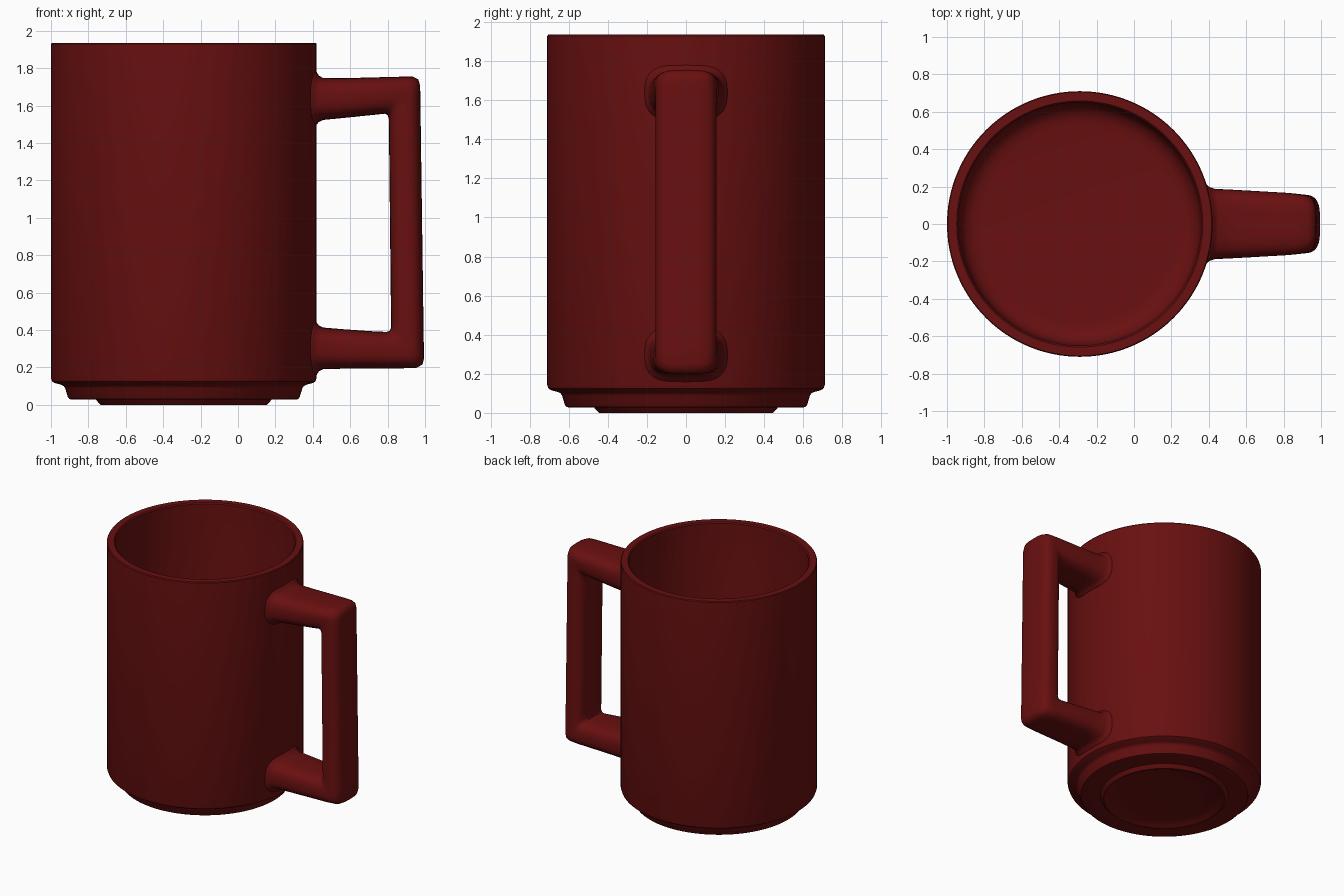
import bpy, bmesh, math
from mathutils import Vector

AXIS_X, RADIUS = -0.29, 0.71

red = bpy.data.materials.new("dark_red")
red.diffuse_color = (0.14, 0.005, 0.005, 1)


def finish(bm, name, angle):
    bmesh.ops.recalc_face_normals(bm, faces=bm.faces)
    mesh = bpy.data.meshes.new(name)
    bm.to_mesh(mesh)
    bm.free()
    obj = bpy.data.objects.new(name, mesh)
    bpy.context.collection.objects.link(obj)
    mesh.materials.append(red)
    bpy.ops.object.select_all(action='DESELECT')
    obj.select_set(True)
    bpy.context.view_layer.objects.active = obj
    bpy.ops.object.shade_smooth_by_angle(angle=math.radians(angle))
    return obj


# Mug body: closed (radius, height) profile, underside -> outside -> rim -> inside floor
profile = [
    (0, 0.035), (0.25, 0.032), (0.38, 0.022), (0.42, 0.008), (0.435, 0.0), (0.445, 0.0),
    (0.47, 0.027), (0.598, 0.027), (0.612, 0.031), (0.62, 0.042),
    (0.634, 0.088), (0.642, 0.1), (0.655, 0.107), (0.69, 0.116), (0.704, 0.125), (0.71, 0.142),
    (RADIUS, 1.928), (0.705, 1.935), (0.658, 1.935), (0.65, 1.927),
    (0.645, 0.24), (0.635, 0.19), (0.61, 0.155), (0.57, 0.135), (0.52, 0.13), (0, 0.13)]
bm = bmesh.new()
verts = [bm.verts.new((AXIS_X + r, 0, z)) for r, z in profile]
edges = [bm.edges.new(pair) for pair in zip(verts, verts[1:])]
bmesh.ops.spin(bm, geom=verts + edges, cent=(AXIS_X, 0, 0), axis=(0, 0, 1),
               angle=math.tau, steps=128, use_duplicate=False)
bmesh.ops.remove_doubles(bm, verts=bm.verts, dist=0.0005)
finish(bm, "mug_body", 35)

# Handle: stations of (inner x, inner z, outer x, outer z, half width, wrap to wall)
stations = [
    (0.395, 1.490, 0.395, 1.790, 0.220, 1), (0.420, 1.496, 0.420, 1.780, 0.212, 1),
    (0.432, 1.512, 0.432, 1.760, 0.197, 1), (0.455, 1.523, 0.455, 1.747, 0.188, 0.9),
    (0.560, 1.533, 0.560, 1.746, 0.182, 0.4), (0.745, 1.552, 0.870, 1.754, 0.167, 0),
    (0.785, 1.556, 0.932, 1.755, 0.160, 0), (0.800, 1.549, 0.964, 1.740, 0.157, 0),
    (0.806, 1.530, 0.974, 1.705, 0.156, 0), (0.807, 1.490, 0.975, 1.640, 0.156, 0),
    (0.818, 0.460, 0.993, 0.340, 0.156, 0), (0.819, 0.415, 0.995, 0.250, 0.156, 0),
    (0.812, 0.396, 0.986, 0.215, 0.157, 0), (0.795, 0.390, 0.955, 0.198, 0.160, 0),
    (0.745, 0.391, 0.880, 0.195, 0.167, 0), (0.560, 0.404, 0.560, 0.193, 0.182, 0.4),
    (0.455, 0.413, 0.455, 0.190, 0.188, 0.9), (0.432, 0.424, 0.432, 0.178, 0.197, 1),
    (0.420, 0.440, 0.420, 0.158, 0.212, 1), (0.395, 0.446, 0.395, 0.148, 0.220, 1)]


def soft(value, power):
    return math.copysign(abs(value) ** power, value)


SIDES = 40
bm = bmesh.new()
rings = []
for ix, iz, ox, oz, half, wrap in stations:
    inner, outer = Vector((ix, 0, iz)), Vector((ox, 0, oz))
    ring = []
    for i in range(SIDES):
        a = math.tau * i / SIDES
        p = inner.lerp(outer, 0.5 + 0.5 * soft(math.cos(a), 0.75))
        p.y = half * soft(math.sin(a), 0.55)
        p.x += wrap * (math.sqrt(RADIUS ** 2 - p.y ** 2) - RADIUS)
        ring.append(bm.verts.new(p))
    rings.append(ring)
for a, b in zip(rings, rings[1:]):
    for i in range(SIDES):
        j = (i + 1) % SIDES
        bm.faces.new((a[i], a[j], b[j], b[i]))
bm.faces.new(rings[0])
bm.faces.new(rings[-1])
finish(bm, "handle", 50)
